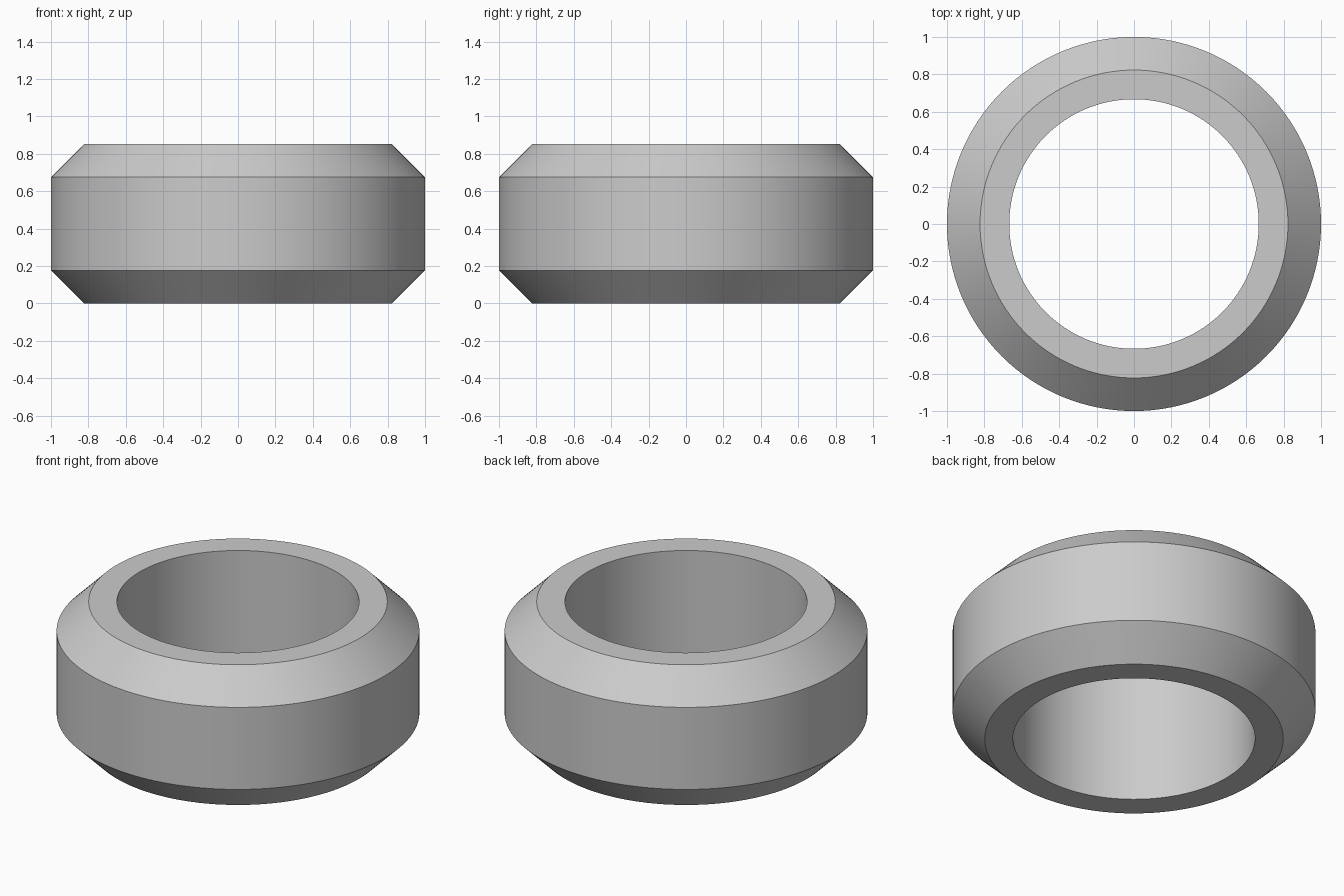
import bpy, bmesh, math

if "Cube" in bpy.data.objects:
    bpy.data.objects.remove(bpy.data.objects["Cube"])

# Cross-section of the ring (radius, height), chamfered on the outside
OUTER, RIM, BORE = 1.0, 0.823, 0.667
HEIGHT, CHAMFER = 0.853, 0.177
SIDES = 128
profile = [(BORE, 0), (RIM, 0), (OUTER, CHAMFER),
           (OUTER, HEIGHT - CHAMFER), (RIM, HEIGHT), (BORE, HEIGHT)]

# Spin the closed profile around z
bm = bmesh.new()
rings = []
for i in range(SIDES):
    a = 2 * math.pi * i / SIDES
    rings.append([bm.verts.new((r * math.cos(a), r * math.sin(a), z)) for r, z in profile])
n = len(profile)
for i in range(SIDES):
    p, q = rings[i], rings[(i + 1) % SIDES]
    for j in range(n):
        k = (j + 1) % n
        bm.faces.new((p[j], q[j], q[k], p[k]))
bmesh.ops.recalc_face_normals(bm, faces=bm.faces)
mesh = bpy.data.meshes.new("chamfered_ring")
bm.to_mesh(mesh)
bm.free()
ring = bpy.data.objects.new("chamfered_ring", mesh)
bpy.context.collection.objects.link(ring)

# Plain grey
grey = bpy.data.materials.new("grey")
grey.diffuse_color = (0.6, 0.6, 0.6, 1)
grey.use_nodes = True
grey.node_tree.nodes["Principled BSDF"].inputs["Base Color"].default_value = grey.diffuse_color
mesh.materials.append(grey)

# Smooth round faces, sharp profile edges
bpy.context.view_layer.objects.active = ring
ring.select_set(True)
bpy.ops.object.shade_smooth_by_angle(angle=math.radians(30))
